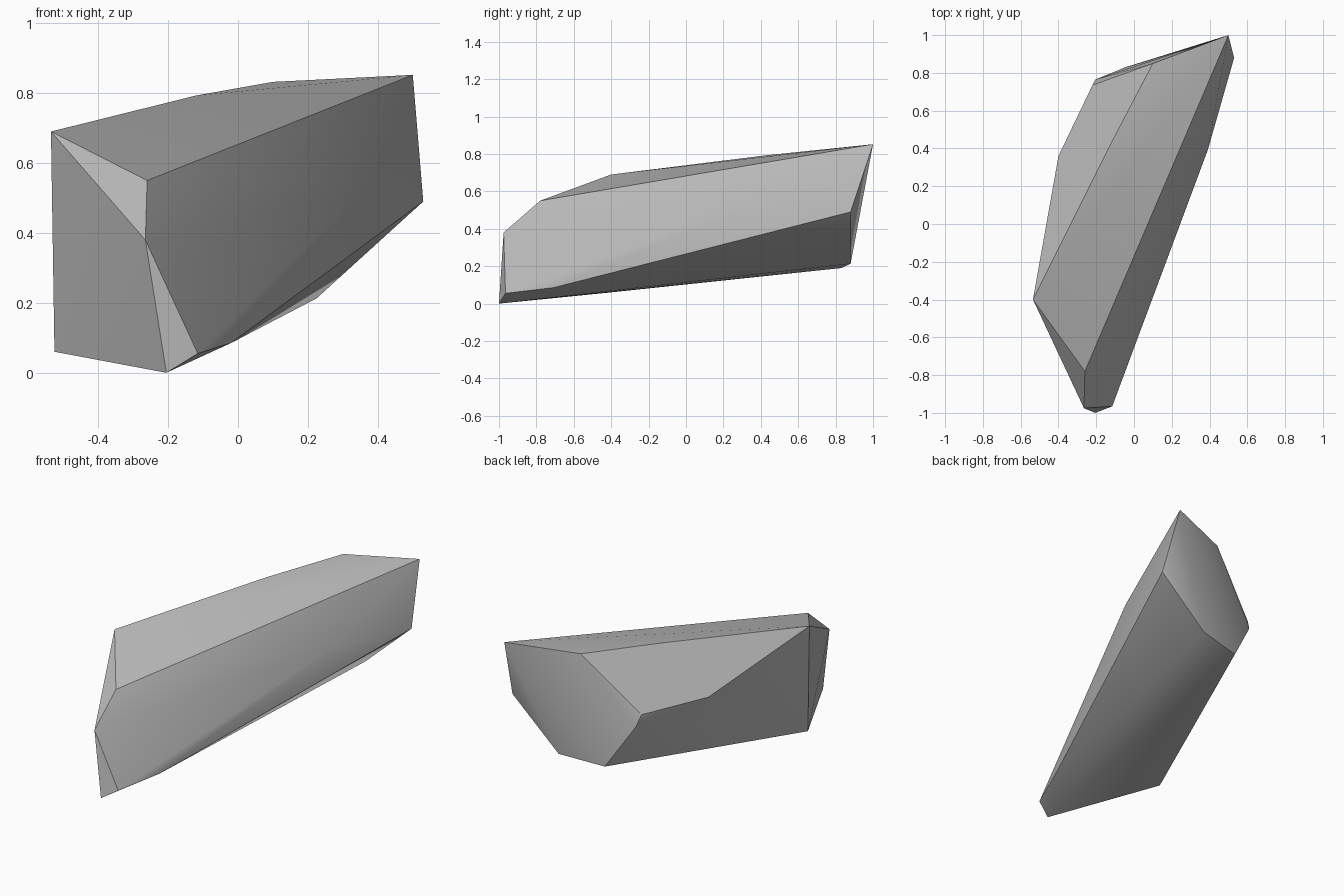
import bpy
import bmesh
import math

# Remove the default object only
default_cube = bpy.data.objects.get("Cube")
if default_cube:
    bpy.data.objects.remove(default_cube, do_unlink=True)


def make_material(name, colour):
    material = bpy.data.materials.new(name)
    material.use_nodes = True
    material.diffuse_color = colour
    shader = next(n for n in material.node_tree.nodes if n.type == 'BSDF_PRINCIPLED')
    shader.inputs["Base Color"].default_value = colour
    shader.inputs["Roughness"].default_value = 0.9
    return material


def make_hull(name, corners, material):
    """Wrap the corner points in a convex faceted skin."""
    bm = bmesh.new()
    for corner in corners:
        bm.verts.new(corner)
    bm.verts.ensure_lookup_table()
    result = bmesh.ops.convex_hull(bm, input=bm.verts)
    loose = set(result["geom_interior"]) | set(result["geom_unused"])
    loose = [v for v in loose if isinstance(v, bmesh.types.BMVert)]
    bmesh.ops.delete(bm, geom=loose, context='VERTS')
    bmesh.ops.recalc_face_normals(bm, faces=bm.faces)
    mesh = bpy.data.meshes.new(name)
    bm.to_mesh(mesh)
    bm.free()
    mesh.materials.append(material)
    rock = bpy.data.objects.new(name, mesh)
    bpy.context.collection.objects.link(rock)
    return rock


# Corners along the crest, from front to back
crest = [(-0.26, -0.78, 0.55), (-0.535, -0.4, 0.69), (-0.12, 0.43, 0.793),
         (0.1, 0.85, 0.832), (0.5, 1, 0.852)]

# Blunt front tip
front_tip = [(-0.265, -0.975, 0.38), (-0.205, -1, 0), (-0.115, -0.965, 0.055)]

# Corners of the two long flanks
left_flank = [(-0.02, -0.71, 0.085), (0.39, 0.39, 0.545), (0.53, 0.88, 0.49)]
right_flank = [(-0.4, 0.36, 0.52), (-0.22, 0.735, 0.51), (-0.205, 0.765, 0.445)]

# Rising underside
underside = [(-0.525, -0.4, 0.06), (-0.045, 0.83, 0.19), (0.225, 0.88, 0.213)]

stone = make_material("grey stone", (0.5, 0.5, 0.5, 1))
rock = make_hull("rock", crest + front_tip + left_flank + right_flank + underside, stone)

# Smooth the gentle facets, keep the strong ridges sharp
bpy.ops.object.select_all(action='DESELECT')
rock.select_set(True)
bpy.context.view_layer.objects.active = rock
bpy.ops.object.shade_smooth_by_angle(angle=math.radians(30))
